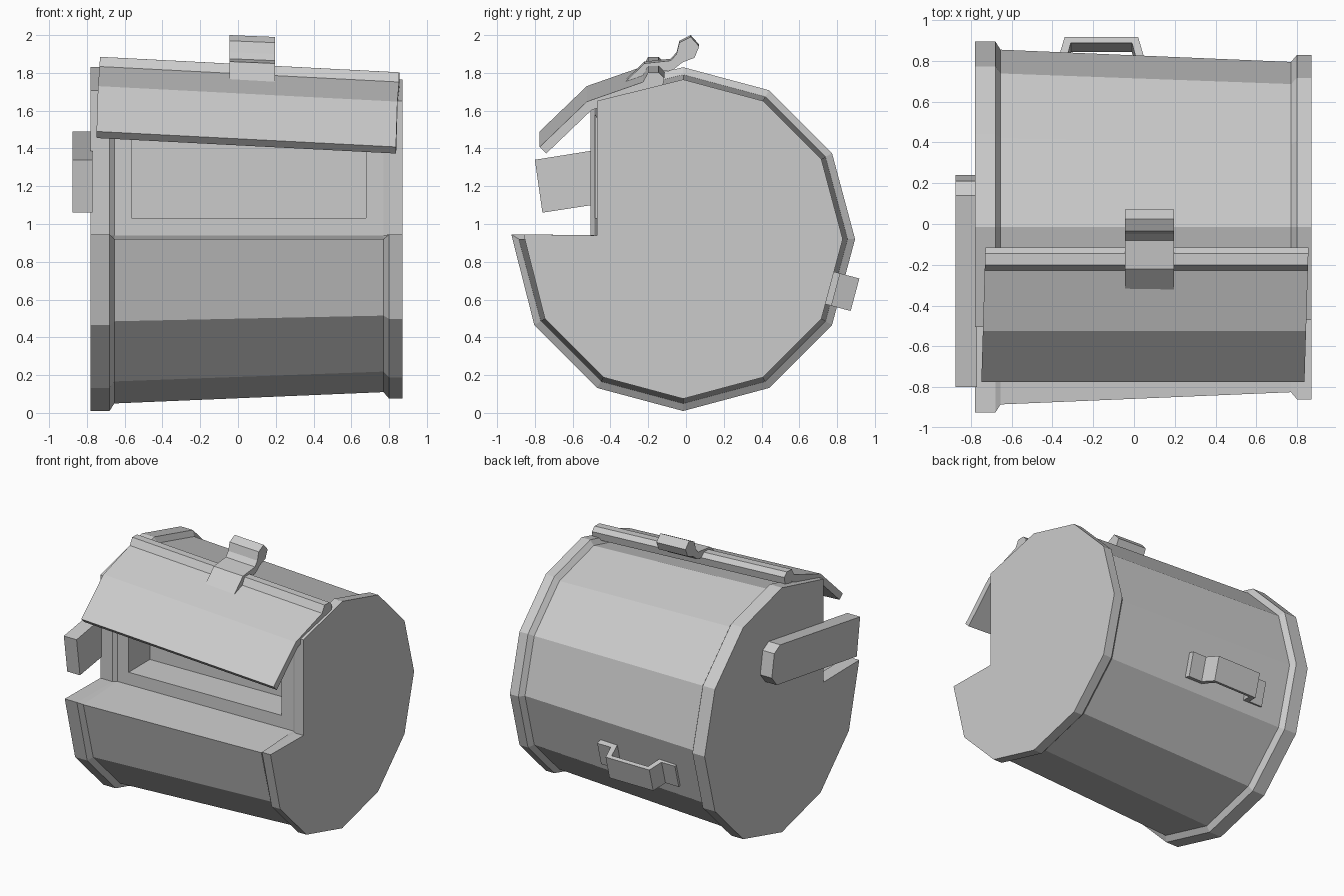
import bpy, bmesh, math
from mathutils import Vector

cube = bpy.data.objects.get("Cube")
if cube:
    bpy.data.objects.remove(cube, do_unlink=True)

GREY = (0.6, 0.6, 0.6, 1.0)
mat = bpy.data.materials.new("plain_grey")
mat.use_nodes = True
mat.diffuse_color = GREY
mat.node_tree.nodes["Principled BSDF"].inputs["Base Color"].default_value = GREY


def loft(name, sections, edit=None):
    """Skin a row of matching closed sections and cap both ends."""
    bm = bmesh.new()
    rings = [[bm.verts.new(p) for p in s] for s in sections]
    n = len(rings[0])
    for a, b in zip(rings, rings[1:]):
        for i in range(n):
            j = (i + 1) % n
            bm.faces.new((a[i], a[j], b[j], b[i]))
    bm.faces.new(rings[0])
    bm.faces.new(rings[-1])
    bmesh.ops.recalc_face_normals(bm, faces=bm.faces)
    if edit:
        edit(bm)
    mesh = bpy.data.meshes.new(name)
    bm.to_mesh(mesh)
    bm.free()
    mesh.materials.append(mat)
    ob = bpy.data.objects.new(name, mesh)
    bpy.context.collection.objects.link(ob)
    return ob


def prism(name, profile, x0, x1, drop=0.0, skew=0.0):
    """Run a (y, z) profile along x, optionally dropping and skewing the ends."""
    return loft(name, [[(x + skew * (y + 0.15), y, z - d) for y, z in profile]
                       for x, d in ((x0, 0.0), (x1, drop))])


# Drum: twelve-sided tapered body with two raised rims and a stepped front
CY, CZ = -0.015, 0.92


def drum_section(x, r, floor):
    pts = []
    for k in range(12):
        a = math.radians(30 * k)
        y, z = CY + r * math.cos(a), CZ + r * math.sin(a)
        if k == 4:
            y = CY - 0.54 * r
        elif k == 5:
            y, z = CY - 0.54 * r, 0.94
        elif k == 6:
            z = floor
        pts.append((x, y, z))
    return pts


def cut_pocket(bm):
    wall = max((f for f in bm.faces if f.normal.y < -0.95),
               key=lambda f: f.calc_area())
    bmesh.ops.inset_individual(bm, faces=[wall], thickness=0.13)
    made = bmesh.ops.extrude_face_region(bm, geom=[wall])["geom"]
    bmesh.ops.translate(bm, vec=(0, 0.25, 0),
                        verts=[g for g in made if isinstance(g, bmesh.types.BMVert)])
    if wall.is_valid:
        bm.faces.remove(wall)


stations = [(-0.78, 0.91, 0.945), (-0.68, 0.91, 0.945), (-0.655, 0.87, 0.92),
            (0.77, 0.81, 0.92), (0.80, 0.845, 0.945), (0.87, 0.845, 0.945)]
loft("drum_body", [drum_section(*s) for s in stations], cut_pocket)

# Open lid flap, bent once, with a bar along its hinge edge
lid = [(-0.775, 1.49), (-0.525, 1.73), (-0.21, 1.84),
       (-0.2, 1.79), (-0.5, 1.685), (-0.74, 1.455)]
prism("lid_flap", lid, -0.73, 0.855, 0.082, 0.03)
bar = [(-0.23, 1.83), (-0.2, 1.885), (-0.145, 1.885),
       (-0.115, 1.855), (-0.125, 1.8), (-0.19, 1.785)]
prism("lid_hinge_bar", bar, -0.73, 0.855, 0.082, 0.03)

# Curled latch on top of the lid
latch = [(-0.34, 1.745), (-0.22, 1.86), (-0.08, 1.875), (-0.05, 1.91),
         (-0.035, 1.97), (0.025, 2.0), (0.07, 1.95), (0.045, 1.89),
         (-0.02, 1.865), (-0.07, 1.825), (-0.18, 1.81)]
prism("lid_latch", latch, -0.045, 0.195, 0.01)

# Slanted strap on the right end
strap = [(-0.80, 1.34), (0.14, 1.49), (0.21, 1.45),
         (0.24, 1.28), (0.18, 1.205), (-0.76, 1.06)]
prism("side_strap", strap, -0.875, -0.77)

# Bent bracket on the lower back face
normal = Vector((0, math.cos(math.radians(15)), -math.sin(math.radians(15))))
along = Vector((0, -normal.z, normal.y))
center = Vector((-0.16, CY, CZ))
outer = [(0.32, 0.85), (0.21, 0.85), (0.18, 0.955)]
inner = [(0.15, 0.925), (0.18, 0.81), (0.32, 0.79)]
path = outer + [(-u, h) for u, h in reversed(outer)]
path += [(-u, h) for u, h in reversed(inner)] + inner
loft("back_bracket", [[center + Vector((u, 0, 0)) + normal * h + along * t
                       for u, h in path] for t in (-0.138, 0.04)])
